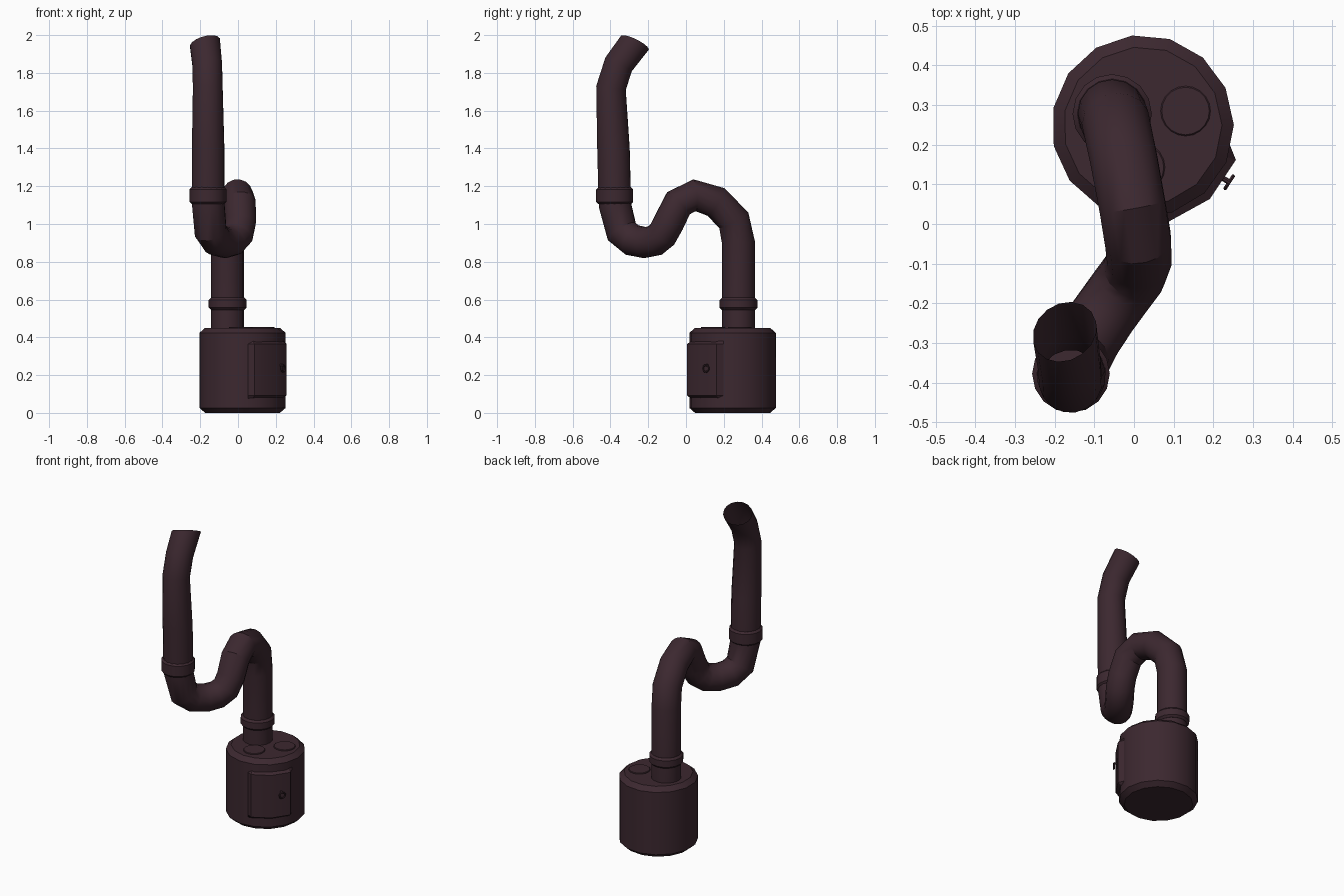
import bpy, bmesh, math
from mathutils import Vector, Matrix

if "Cube" in bpy.data.objects:
    bpy.data.objects.remove(bpy.data.objects["Cube"])

mat = bpy.data.materials.new("dark plum iron")
mat.diffuse_color = (0.045, 0.021, 0.029, 1)
mat.use_nodes = True
mat.node_tree.nodes["Principled BSDF"].inputs["Base Color"].default_value = mat.diffuse_color
CX, CY = 0.022, 0.247          # stove axis
PX, PY = -0.055, 0.278         # lower pipe axis


def finish(name, bm, angle=30):
    bmesh.ops.recalc_face_normals(bm, faces=bm.faces)
    me = bpy.data.meshes.new(name)
    bm.to_mesh(me)
    bm.free()
    me.materials.append(mat)
    ob = bpy.data.objects.new(name, me)
    bpy.context.collection.objects.link(ob)
    bpy.ops.object.select_all(action='DESELECT')
    ob.select_set(True)
    bpy.context.view_layer.objects.active = ob
    bpy.ops.object.shade_smooth_by_angle(angle=math.radians(angle))
    return ob


def bridge(bm, rings):
    for a, b in zip(rings, rings[1:]):
        n = len(a)
        for i in range(n):
            bm.faces.new((a[i], a[(i + 1) % n], b[(i + 1) % n], b[i]))


def lathe(name, profile, n, centre, start=0.0):
    """Closed turned part from (radius, height) points."""
    bm = bmesh.new()
    rings = []
    for r, z in profile:
        rings.append([bm.verts.new((centre[0] + r * math.cos(start + math.tau * i / n),
                                    centre[1] + r * math.sin(start + math.tau * i / n), z))
                      for i in range(n)])
    bridge(bm, rings)
    bm.faces.new(rings[0])
    bm.faces.new(rings[-1])
    return finish(name, bm)


def collar(name, centre, r, z0, z1):
    c = 0.012
    lathe(name, [(0.08, z0), (r - c, z0), (r, z0 + c), (r, z1 - c), (r - c, z1), (0.08, z1)], 16, centre)


# stove drum with chamfered rims
lathe("stove_body", [(0.2, 0), (0.23, 0.026), (0.23, 0.424), (0.2, 0.45)], 15, (CX, CY), math.radians(0.7))

# hot plates on top
for i, c in enumerate([(0.13, 0.285), (0.015, 0.143)]):
    lathe(f"hot_plate_{i + 1}", [(0.063, 0.44), (0.063, 0.453), (0.06, 0.456)], 20, c)

# curved fire door following the drum
bm = bmesh.new()
angles = [-83, -75, -47.3, -20, -11]
heights = [0.075, 0.093, 0.365, 0.383]
grid = []
for j, z in enumerate(heights):
    row = []
    for i, a in enumerate(angles):
        r = 0.222 if i in (0, 4) or j in (0, 3) else 0.25
        t = math.radians(a)
        row.append(bm.verts.new((CX + r * math.cos(t), CY + r * math.sin(t), z)))
    grid.append(row)
for j in range(3):
    for i in range(4):
        bm.faces.new((grid[j][i], grid[j][i + 1], grid[j + 1][i + 1], grid[j + 1][i]))
finish("fire_door", bm)

# ring handle and its stem on the door
t = math.radians(-33)
out = Vector((math.cos(t), math.sin(t), 0))
rot = Vector((0, 0, 1)).rotation_difference(out).to_matrix().to_4x4()
base = Vector((CX, CY, 0.235))
bpy.ops.mesh.primitive_torus_add(major_radius=0.018, minor_radius=0.005, major_segments=14,
                                 minor_segments=6, location=base + out * 0.26,
                                 rotation=rot.to_euler())
ring = bpy.context.object
ring.name = "door_handle_ring"
ring.data.materials.append(mat)
bm = bmesh.new()
bmesh.ops.create_cone(bm, cap_ends=True, segments=8, radius1=0.007, radius2=0.007, depth=0.03,
                      matrix=Matrix.Translation(base + out * 0.247 + Vector((0, 0, 0.017))) @ rot)
finish("door_handle_stem", bm)

# bent chimney pipe: x, y, z, radius
path = [(PX, PY, 0.44, 0.087), (PX, PY, 0.90, 0.087), (-0.045, 0.253, 1.02, 0.087),
        (-0.025, 0.158, 1.117, 0.086), (-0.004, 0.045, 1.152, 0.085), (0.010, -0.04, 1.11, 0.085),
        (0.013, -0.09, 1.01, 0.083), (0.0, -0.125, 0.945, 0.083), (-0.03, -0.165, 0.912, 0.083),
        (-0.07, -0.22, 0.902, 0.083), (-0.115, -0.285, 0.915, 0.085), (-0.145, -0.34, 0.96, 0.087),
        (-0.157, -0.376, 1.1, 0.087), (-0.158, -0.379, 1.2, 0.087), (-0.158, -0.384, 1.4, 0.087),
        (-0.16, -0.397, 1.72, 0.080), (-0.163, -0.357, 1.845, 0.080), (-0.175, -0.272, 1.958, 0.082)]
N = 16
pts = [Vector(p[:3]) for p in path]
bm = bmesh.new()
rings = []
side = Vector((1, 0, 0))
cut = Vector((-0.3, 0.5, 1))      # slanted mouth plane
for k, p in enumerate(pts):
    d_in = (p - pts[max(k - 1, 0)]).normalized()
    d_out = (pts[min(k + 1, len(pts) - 1)] - p).normalized()
    tan = (d_in + d_out).normalized()
    side = (side - tan * side.dot(tan)).normalized()
    up = tan.cross(side)
    ring = []
    for i in range(N):
        a = math.tau * i / N
        v = (side * math.cos(a) + up * math.sin(a)) * path[k][3]
        if k == len(pts) - 1:
            v -= tan * (v.dot(cut) / tan.dot(cut))
        ring.append(bm.verts.new(p + v))
    rings.append(ring)
bridge(bm, rings)                 # mouth stays open
finish("chimney_pipe", bm)

# pipe collars
collar("lower_pipe_collar", (PX, PY), 0.1, 0.545, 0.61)
collar("upper_pipe_collar", (-0.159, -0.378), 0.098, 1.105, 1.195)
